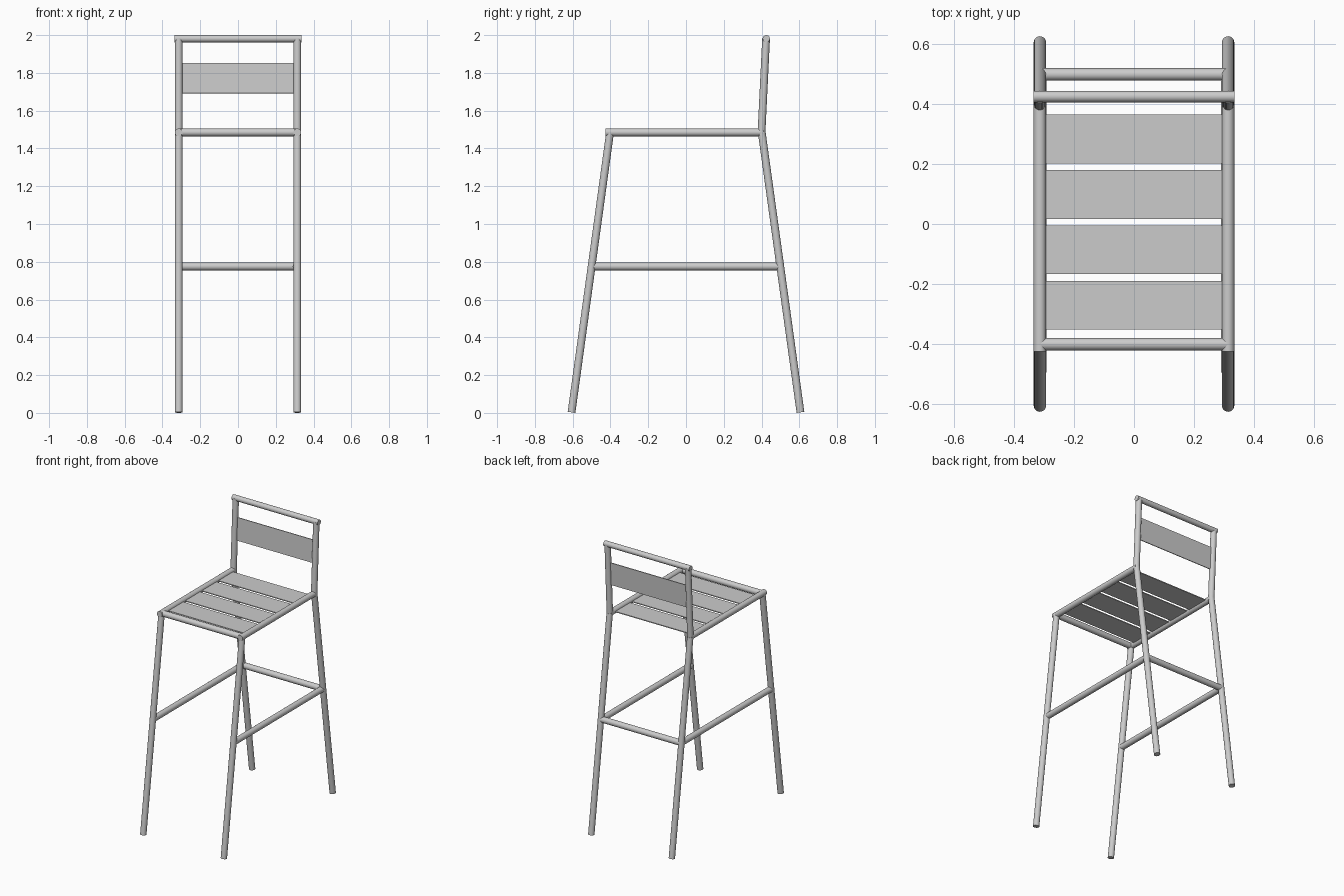
import bpy
from mathutils import Vector

if "Cube" in bpy.data.objects:
    bpy.data.objects.remove(bpy.data.objects["Cube"])

R = 0.0205   # tube radius
X = 0.314    # half spacing of the legs
SEAT_Z = 1.485
STEP_Z = 0.775


def tube(name, a, b, r=R):
    a, b = Vector(a), Vector(b)
    d = b - a
    bpy.ops.mesh.primitive_cylinder_add(vertices=24, radius=r, depth=d.length,
                                        location=(a + b) / 2)
    ob = bpy.context.object
    ob.name = name
    ob.rotation_euler = d.to_track_quat('Z', 'Y').to_euler()
    bpy.ops.object.shade_smooth_by_angle()
    return ob


def slat(name, loc, size, tilt=0.0):
    bpy.ops.mesh.primitive_cube_add(size=1, location=loc, rotation=(tilt, 0, 0))
    ob = bpy.context.object
    ob.name = name
    ob.scale = size
    bpy.ops.object.transform_apply(location=False, rotation=False, scale=True)
    return ob


# Side frames: splayed legs, seat rail, backrest post and stretcher
for side, s in (("left", -1), ("right", 1)):
    x = s * X
    tube(f"front_leg_{side}", (x, -0.606, 0.003), (x, -0.402, SEAT_Z))
    tube(f"back_leg_{side}", (x, 0.606, 0.003), (x, 0.401, SEAT_Z))
    tube(f"seat_rail_{side}", (x, -0.425, SEAT_Z), (x, 0.41, SEAT_Z))
    tube(f"back_post_{side}", (x, 0.399, SEAT_Z - 0.015), (x, 0.424, 1.982))
    xs = 0.310 if s > 0 else -0.313
    tube(f"side_stretcher_{side}", (xs, -0.495, STEP_Z), (xs, 0.495, STEP_Z))

# Cross tubes
tube("front_seat_rail", (-X, -0.401, SEAT_Z), (X, -0.401, SEAT_Z))
tube("back_stretcher", (-X, 0.499, STEP_Z), (X, 0.499, STEP_Z))
tube("top_rail", (-X - 0.021, 0.425, 1.981), (X + 0.021, 0.425, 1.981), 0.019)

# Seat slats
for i in range(4):
    slat(f"seat_slat_{i + 1}", (0, -0.271 + i * 0.185, SEAT_Z),
         (0.608, 0.163, 0.006))

# Backrest panel, tilted with the posts
slat("backrest_panel", (0, 0.414, 1.772), (0.608, 0.006, 0.16), -0.049)
